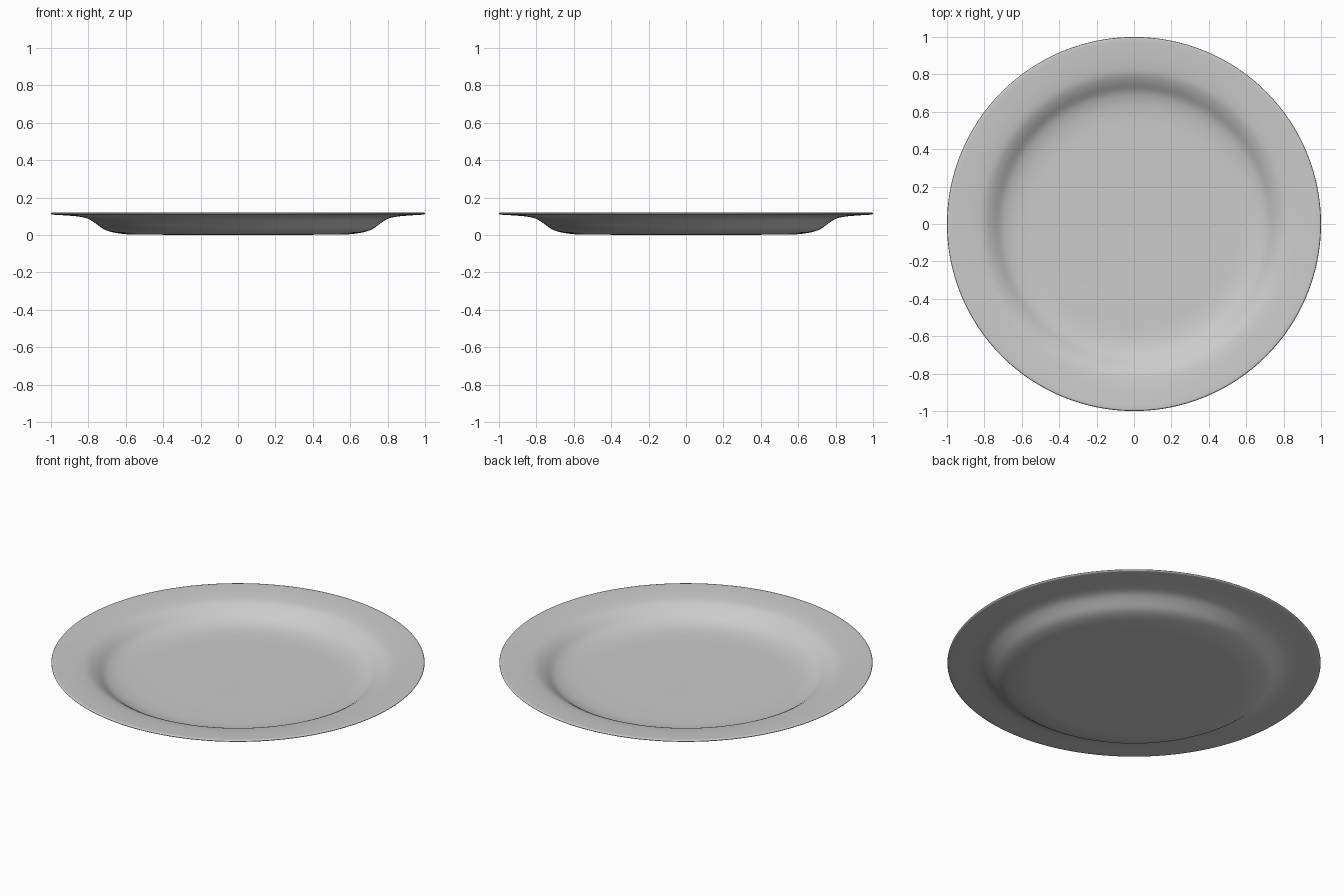
import bpy, bmesh, math

if "Cube" in bpy.data.objects:
    bpy.data.objects.remove(bpy.data.objects["Cube"])

SIDES = 128
# Half cross-sections (radius, height), centre to rim
UNDER = [(0.0, 0.004), (0.3, 0.004), (0.52, 0.004), (0.60, 0.006), (0.67, 0.016), (0.72, 0.033),
         (0.76, 0.062), (0.80, 0.087), (0.85, 0.099), (0.92, 0.105), (0.99, 0.109)]
LIP = [(0.997, 0.111), (1.0, 0.115), (0.997, 0.119)]
UPPER = [(0.99, 0.120), (0.92, 0.117), (0.85, 0.111), (0.80, 0.101), (0.755, 0.077),
         (0.71, 0.045), (0.66, 0.027), (0.60, 0.018), (0.52, 0.015), (0.3, 0.015), (0.0, 0.015)]


def smooth_profile(pts, steps=3):
    """Catmull-Rom curve through the points."""
    out = []
    for i in range(len(pts) - 1):
        a, b, c, d = (pts[max(i - 1, 0)], pts[i], pts[i + 1], pts[min(i + 2, len(pts) - 1)])
        for s in range(steps):
            t = s / steps
            out.append(tuple(0.5 * (2 * q + (r - p) * t + (2 * p - 5 * q + 4 * r - u) * t * t
                                    + (3 * q - p - 3 * r + u) * t ** 3)
                             for p, q, r, u in zip(a, b, c, d)))
    return out + [pts[-1]]


def drop(pts):
    """Shift so the base rests on the ground."""
    return [(r, z - 0.004 * (1 - r)) for r, z in pts]


# Lathe the plate
profile = smooth_profile(drop(UNDER)) + LIP + smooth_profile(drop(UPPER))
base = min(z for r, z in profile)
bm = bmesh.new()
verts = [bm.verts.new((r, 0, max(z, 0))) for r, z in profile]
edges = [bm.edges.new(pair) for pair in zip(verts, verts[1:])]
bmesh.ops.spin(bm, geom=verts + edges, cent=(0, 0, 0), axis=(0, 0, 1),
               angle=math.tau, steps=SIDES, use_merge=False)
bmesh.ops.remove_doubles(bm, verts=bm.verts[:], dist=1e-5)
bmesh.ops.recalc_face_normals(bm, faces=bm.faces[:])
for f in bm.faces:
    f.smooth = True
mesh = bpy.data.meshes.new("plate")
bm.to_mesh(mesh)
bm.free()
plate = bpy.data.objects.new("plate", mesh)
bpy.context.collection.objects.link(plate)
